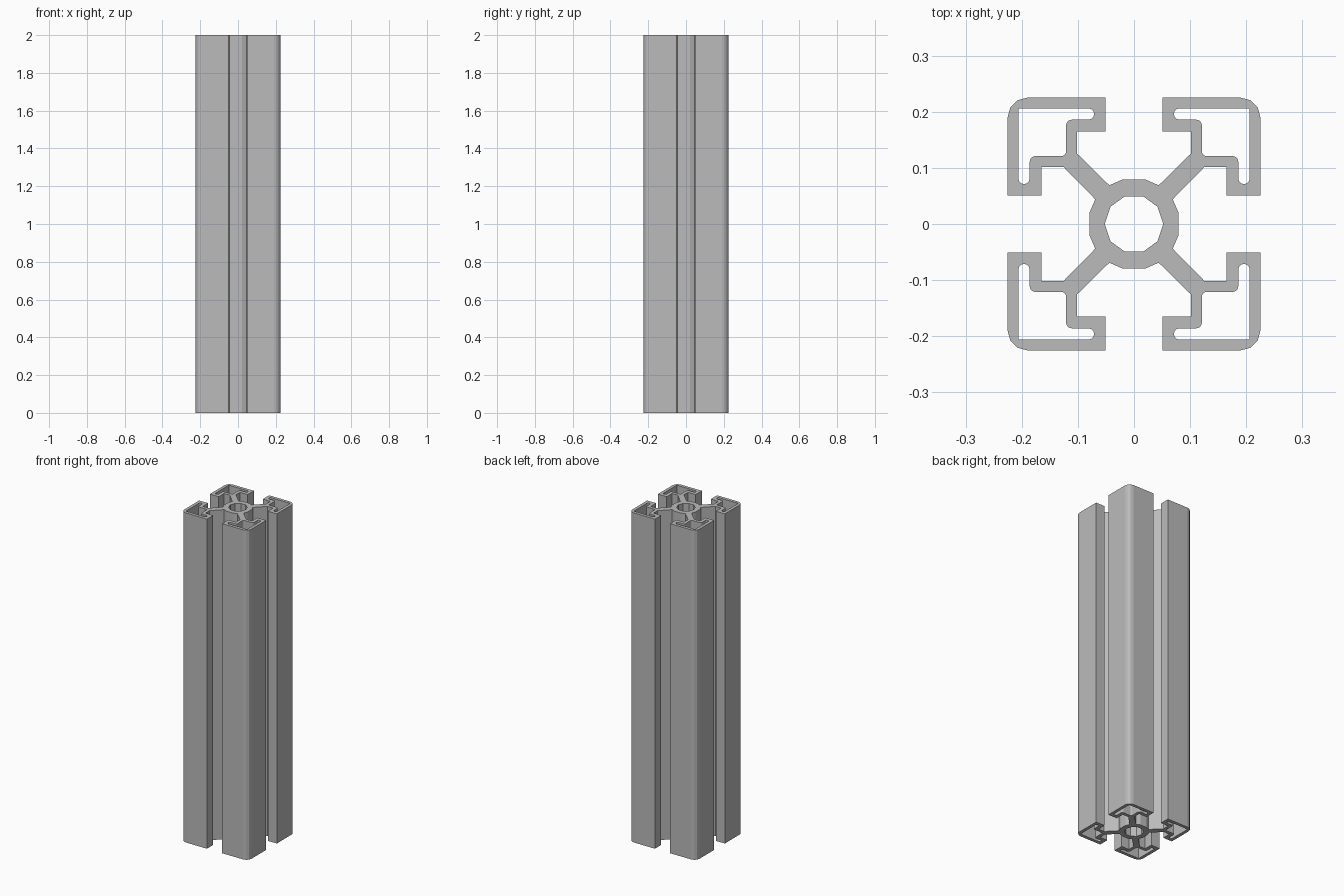
import bpy
import bmesh
import math
from mathutils import Vector

HEIGHT = 2.0

cube = bpy.data.objects.get("Cube")
if cube:
    bpy.data.objects.remove(cube)

# Aluminium material
metal = bpy.data.materials.new("plain_aluminium")
metal.use_nodes = True
color = (0.5, 0.5, 0.5, 1)
metal.diffuse_color = color
metal.node_tree.nodes["Principled BSDF"].inputs["Base Color"].default_value = color


def rounded(corners, closed, steps=3):
    """Turn (x, y, radius) right-angle corners into points with arcs."""
    out = []
    count = len(corners)
    for i, (x, y, r) in enumerate(corners):
        p = Vector((x, y))
        if r == 0:
            out.append(p)
            continue
        u = (Vector(corners[i - 1][:2]) - p).normalized() * r
        v = (Vector(corners[(i + 1) % count][:2]) - p).normalized() * r
        for k in range(steps + 1):
            t = math.pi / 2 * k / steps
            out.append(p + u + v - v * math.cos(t) - u * math.sin(t))
    return out


def mirror_diagonal(half, corner=None):
    """Complete a half profile by reflecting it across x = y."""
    middle = [corner] if corner else []
    return half + middle + [(y, x, r) for x, y, r in reversed(half)]


def turned(points, quarter):
    c, s = ((1, 0), (0, 1), (-1, 0), (0, -1))[quarter]
    return [Vector((p.x * c - p.y * s, p.x * s + p.y * c)) for p in points]


# Outer contour of one quadrant: hub, web, slot lip, rounded outer corner
arm = mirror_diagonal([
    (0.079, 0.021, 0), (0.069, 0.044, 0),
    (0.126, 0.102, 0), (0.165, 0.102, 0),
    (0.165, 0.051, 0), (0.225, 0.051, 0)], (0.225, 0.225, 0.034))

# Hollow chamber inside each corner, with narrow rounded ends
chamber = [
    (0.186, 0.121, 0.01), (0.186, 0.071, 0.01), (0.206, 0.071, 0.0099)]
chamber = mirror_diagonal(chamber, (0.206, 0.206, 0))
chamber.append((0.121, 0.121, 0.008))

arm_points = rounded(arm, False)
chamber_points = rounded(chamber, True)
outline = []
loops = []
for q in range(4):
    outline += turned(arm_points, q)
    loops.append(turned(chamber_points, q))
loops.append(outline)

# Central bore
SIDES = 10
loops.append([Vector((math.cos(a), math.sin(a))) * 0.052
              for a in (math.tau * i / SIDES for i in range(SIDES))])

# Fill the section around its holes and extrude it to full length
bm = bmesh.new()
edges = []
for loop in loops:
    verts = [bm.verts.new((p.x, p.y, 0)) for p in loop]
    edges += [bm.edges.new((verts[i - 1], verts[i])) for i in range(len(verts))]
bmesh.ops.triangle_fill(bm, edges=edges, use_beauty=True, use_dissolve=False,
                        normal=(0, 0, 1))
result = bmesh.ops.extrude_face_region(bm, geom=bm.faces[:],
                                       use_keep_orig=True)
top = [g for g in result["geom"] if isinstance(g, bmesh.types.BMVert)]
bmesh.ops.translate(bm, verts=top, vec=(0, 0, HEIGHT))
bmesh.ops.recalc_face_normals(bm, faces=bm.faces[:])

mesh = bpy.data.meshes.new("slotted_extrusion")
bm.to_mesh(mesh)
bm.free()
mesh.materials.append(metal)
extrusion = bpy.data.objects.new("slotted_extrusion", mesh)
bpy.context.collection.objects.link(extrusion)
